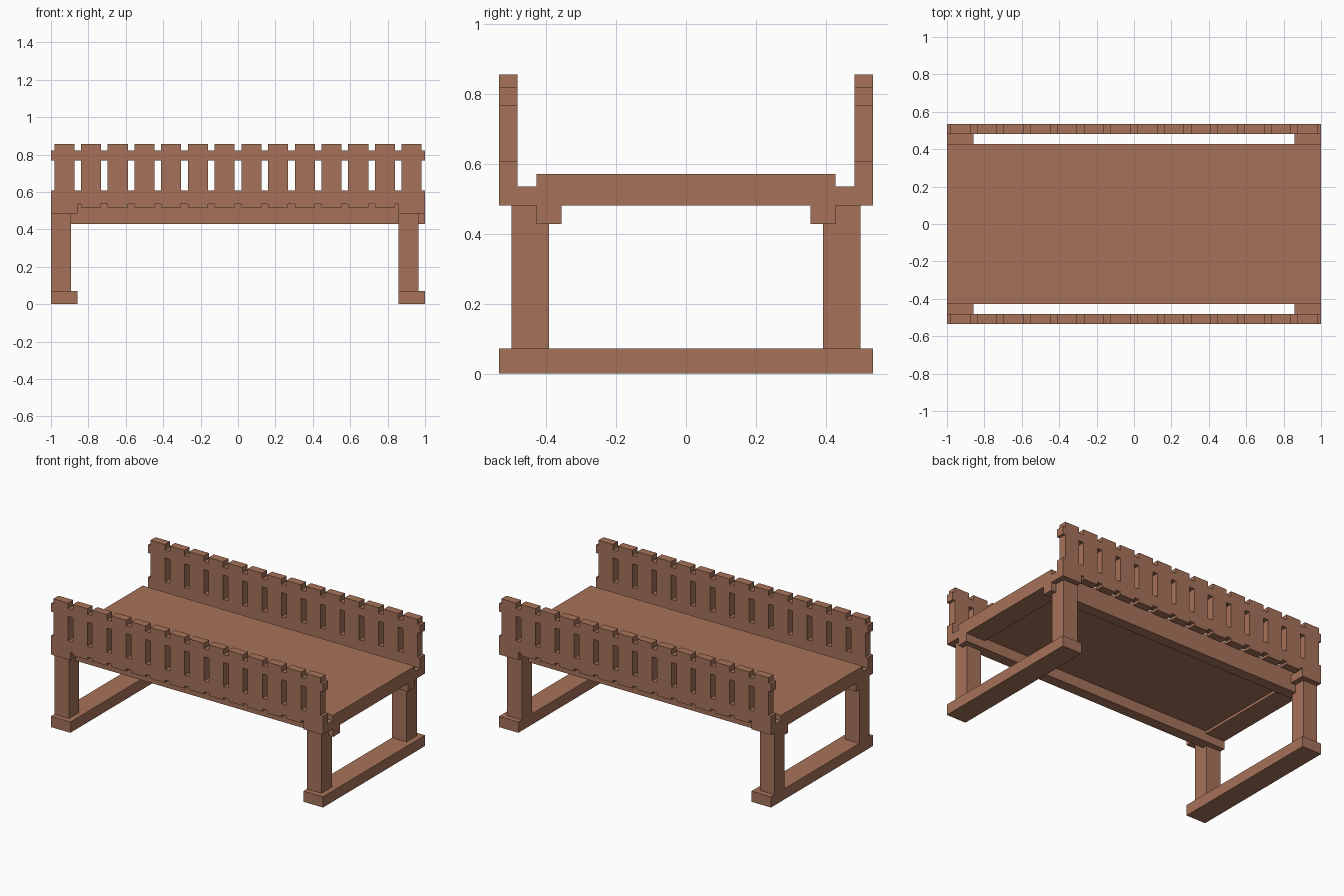
import bpy, bmesh

old = bpy.data.objects.get("Cube")
if old:
    bpy.data.objects.remove(old, do_unlink=True)

wood = bpy.data.materials.new("warm brown wood")
wood.use_nodes = True
COLOUR = (0.38, 0.17, 0.1, 1)
wood.diffuse_color = COLOUR
bsdf = wood.node_tree.nodes["Principled BSDF"]
bsdf.inputs["Base Color"].default_value = COLOUR
bsdf.inputs["Roughness"].default_value = 0.8

# All sizes are whole steps of one module
STEP = 1 / 56


def finish(name, bm):
    bmesh.ops.scale(bm, vec=(STEP, STEP, STEP), verts=bm.verts)
    bmesh.ops.recalc_face_normals(bm, faces=bm.faces)
    mesh = bpy.data.meshes.new(name)
    bm.to_mesh(mesh)
    bm.free()
    mesh.materials.append(wood)
    obj = bpy.data.objects.new(name, mesh)
    bpy.context.collection.objects.link(obj)


def extrude_y(bm, faces, depth):
    out = bmesh.ops.extrude_face_region(bm, geom=faces)
    verts = [g for g in out["geom"] if isinstance(g, bmesh.types.BMVert)]
    bmesh.ops.translate(bm, verts=verts, vec=(0, depth, 0))


def prism(name, outline, y0, y1):
    """Extrude an x-z outline from y0 to y1."""
    bm = bmesh.new()
    face = bm.faces.new([bm.verts.new((x, y0, z)) for x, z in outline])
    extrude_y(bm, [face], y1 - y0)
    finish(name, bm)


def rectangle(x0, x1, z0, z1):
    return [(x0, z0), (x1, z0), (x1, z1), (x0, z1)]


# Dimensions shared by neighbouring parts, in steps
FOOT, RAIL, BEAM, UNDERSIDE, LEDGE, TOP = 4, 24, 27, 28, 30, 32
END, INNER = 56, 48      # outer and inner edges of feet and cross beams
SIDE, DECK_SIDE = 30, 24  # half depths of the frame and the deck

# Deck board, rebated over the cross beams
prism("deck", [(-END, LEDGE), (-INNER, LEDGE), (-INNER, UNDERSIDE),
               (INNER, UNDERSIDE), (INNER, LEDGE), (END, LEDGE),
               (END, TOP), (-END, TOP)], -DECK_SIDE, DECK_SIDE)

# End frames: foot, cross beam and two posts each
for side, x0, x1, post0, post1 in (("right", -END, -INNER, -END, -50),
                                   ("left", INNER, END, INNER, 54)):
    prism(side + "_foot", rectangle(x0, x1, 0, FOOT), -SIDE, SIDE)
    prism(side + "_cross_beam", rectangle(x0, x1, BEAM, LEDGE), -SIDE, SIDE)
    post = rectangle(post0, post1, FOOT, BEAM)
    prism(side + "_front_post", post, -28, -22)
    prism(side + "_back_post", post, 22, 28)

# Long rails under the deck, notched to fit the cross beams
rail = [(-END, RAIL), (END, RAIL), (END, BEAM), (INNER, BEAM),
        (INNER, UNDERSIDE), (-INNER, UNDERSIDE), (-INNER, BEAM), (-END, BEAM)]
prism("front_rail", rail, -DECK_SIDE, -20)
prism("back_rail", rail, 20, DECK_SIDE)

# Slatted fences, with slats and rails flush in one piece
cuts = [-END]
for left in range(-55, 55, 8):
    cuts += [left, left + 6]
cuts.append(END)
# Each level: bottom, top, and whether it is a full-length rail
levels = [(29, LEDGE, False), (LEDGE, 34, True), (34, 43, False),
          (43, 46, True), (46, 48, False)]


def fence(name, y0, y1):
    bm = bmesh.new()
    for row, (z0, z1, full) in enumerate(levels):
        for col, (x0, x1) in enumerate(zip(cuts, cuts[1:])):
            is_slat = col % 2 == 1
            over_beam = row == 0 and max(abs(x0), abs(x1)) > INNER
            if full or (is_slat and not over_beam):
                corners = rectangle(x0, x1, z0, z1)
                bm.faces.new([bm.verts.new((x, y0, z)) for x, z in corners])
    bmesh.ops.remove_doubles(bm, verts=bm.verts, dist=0.001)
    extrude_y(bm, bm.faces[:], y1 - y0)
    finish(name, bm)


fence("front_fence", -SIDE, -27)
fence("back_fence", 27, SIDE)
